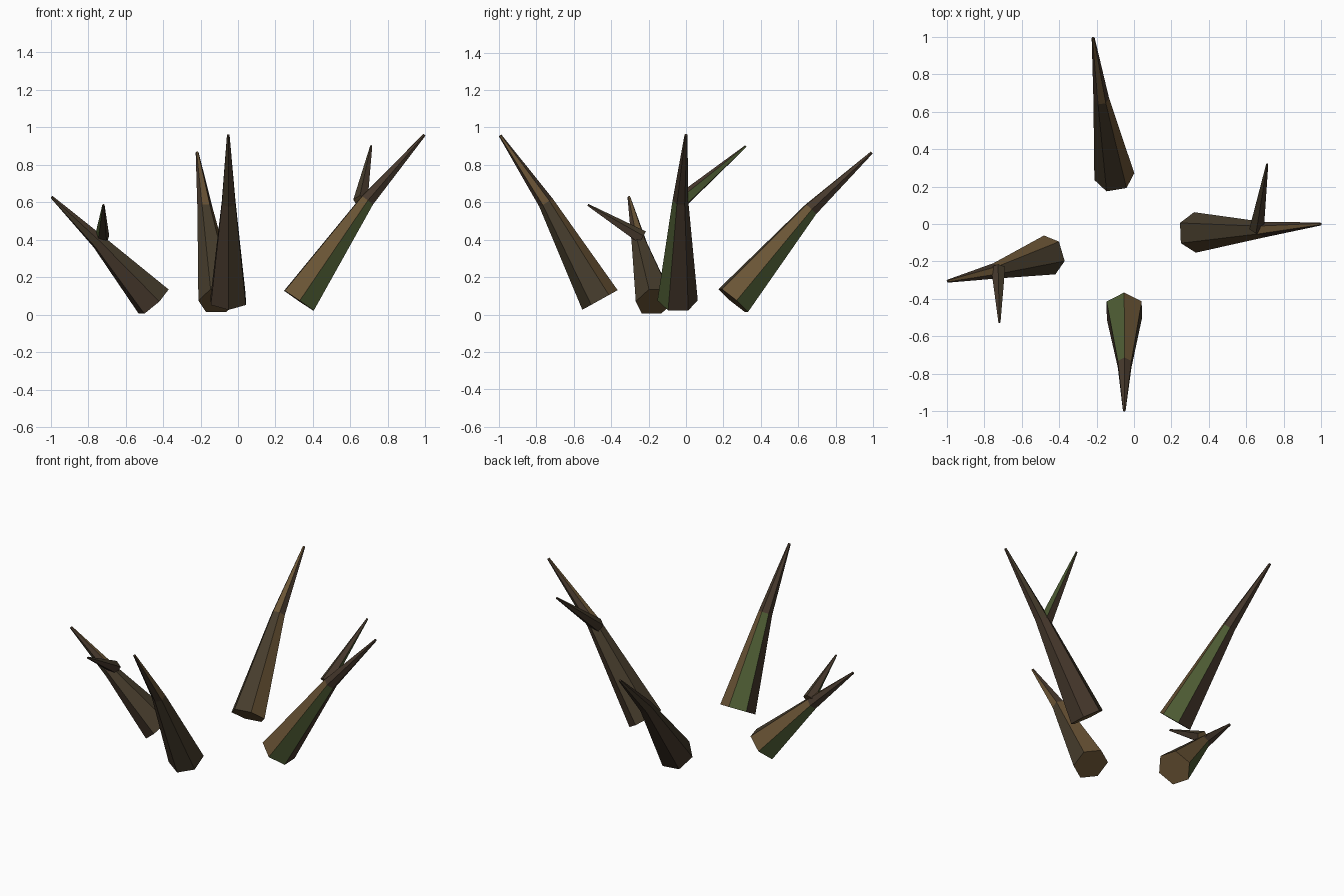
import bpy, bmesh, math
from mathutils import Vector

if "Cube" in bpy.data.objects:
    bpy.data.objects.remove(bpy.data.objects["Cube"])


def srgb(h):
    out = []
    for i in (0, 2, 4):
        c = int(h[i:i + 2], 16) / 255
        out.append(c / 12.92 if c <= 0.04045 else ((c + 0.055) / 1.055) ** 2.4)
    return (*out, 1.0)


# One material per colour
GREY, WARM, MOSS, BARK = range(4)
mats = []
for name, col in (("grey_bark", "463c2c"), ("warm_bark", "6a5435"),
                  ("moss_green", "4d5b33"), ("dark_bark", "46382c")):
    m = bpy.data.materials.new(name)
    m.diffuse_color = srgb(col)
    m.use_nodes = True
    m.node_tree.nodes["Principled BSDF"].inputs["Base Color"].default_value = m.diffuse_color
    mats.append(m)


def spike(name, points, radii, sides, start, colours):
    """Tapered faceted spike through points; colours holds one list per segment."""
    pts = [Vector(p) for p in points]
    bm = bmesh.new()
    rings = []
    for i, p in enumerate(pts):
        # ring is perpendicular to the path, averaged at the bend
        a = Vector()
        if i > 0:
            a += (p - pts[i - 1]).normalized()
        if i < len(pts) - 1:
            a += (pts[i + 1] - p).normalized()
        a.normalize()
        right = a.cross(Vector((0, 0, 1))).normalized()
        up = right.cross(a)
        ring = []
        for k in range(sides):
            t = math.radians(start) + (k - 0.5) * math.tau / sides
            ring.append(bm.verts.new(p + radii[i] * (up * math.cos(t) + right * math.sin(t))))
        rings.append(ring)
    for seg, (r0, r1) in enumerate(zip(rings, rings[1:])):
        for k in range(sides):
            n = (k + 1) % sides
            f = bm.faces.new((r0[k], r0[n], r1[n], r1[k]))
            f.material_index = colours[seg][k]
    # end caps
    bm.faces.new(rings[0]).material_index = WARM
    bm.faces.new(rings[-1]).material_index = BARK
    bmesh.ops.recalc_face_normals(bm, faces=bm.faces[:])
    me = bpy.data.meshes.new(name)
    bm.to_mesh(me)
    bm.free()
    for m in mats:
        me.materials.append(m)
    ob = bpy.data.objects.new(name, me)
    bpy.context.collection.objects.link(ob)


# Main thorns: base, bend, tip
lower = [GREY, WARM, MOSS, BARK, BARK, GREY]
upper = [WARM, BARK, BARK, BARK, GREY, BARK]
thorns = {
    "right_thorn": ([(0.325, -0.045, 0.075), (0.69, -0.03, 0.61), (0.995, 0, 0.96)], 0),
    "front_thorn": ([(-0.052, -0.46, 0.078), (-0.05, -0.748, 0.597), (-0.052, -0.994, 0.958)], -90),
    "back_thorn": ([(-0.105, 0.253, 0.075), (-0.175, 0.667, 0.562), (-0.218, 0.993, 0.866)], 0),
    "left_thorn": ([(-0.45, -0.165, 0.07), (-0.74, -0.25, 0.385), (-0.994, -0.305, 0.628)], 0),
}
for name, (pts, start) in thorns.items():
    spike(name, pts, (0.108, 0.042, 0.008), 6, start, (lower, upper))

# Side twigs growing from the bends
twig = [[BARK, MOSS, BARK, BARK, GREY]]
spike("right_twig", [(0.655, -0.025, 0.605), (0.711, 0.32, 0.9)], (0.041, 0.006), 5, 36, twig)
spike("left_twig", [(-0.725, -0.235, 0.41), (-0.718, -0.525, 0.586)], (0.04, 0.006), 5, 36, twig)
